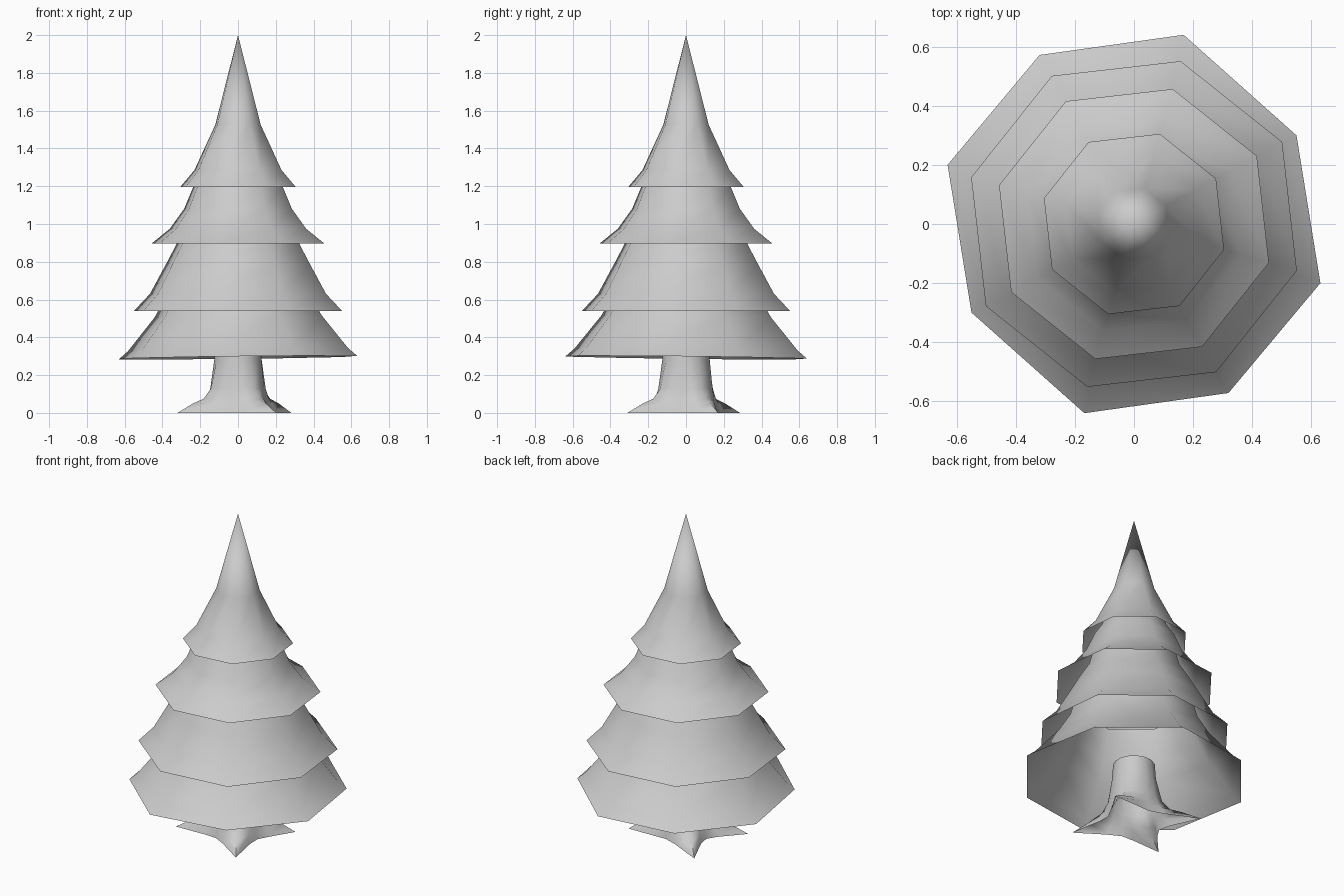
import bpy, bmesh, math

old = bpy.data.objects.get("Cube")
if old:
    bpy.data.objects.remove(old, do_unlink=True)

# One plain grey for the whole tree
grey = bpy.data.materials.new("plain_grey")
grey.use_nodes = True
colour = (0.6, 0.6, 0.6, 1)
grey.diffuse_color = colour
grey.node_tree.nodes["Principled BSDF"].inputs["Base Color"].default_value = colour


def loft(name, rings):
    """Skin a stack of point rings into a smooth shell, open at both ends."""
    bm = bmesh.new()
    loops = [[bm.verts.new(p) for p in ring] for ring in rings]
    for low, high in zip(loops, loops[1:]):
        n = len(low)
        for i in range(n):
            j = (i + 1) % n
            bm.faces.new((low[i], low[j], high[j], high[i]))
    bmesh.ops.remove_doubles(bm, verts=bm.verts, dist=0.0005)
    mesh = bpy.data.meshes.new(name)
    bm.to_mesh(mesh)
    bm.free()
    mesh.materials.append(grey)
    obj = bpy.data.objects.new(name, mesh)
    bpy.context.collection.objects.link(obj)
    bpy.ops.object.select_all(action="DESELECT")
    obj.select_set(True)
    bpy.context.view_layer.objects.active = obj
    bpy.ops.object.shade_smooth_by_angle(angle=math.radians(70))


def octagon(r, z, corners, tilt):
    """Ring of eight corners; the four (angle, scale) pairs repeat on the far side."""
    ring = []
    for half in (0, 180):
        for angle, scale in corners:
            a = math.radians(angle + half)
            x, y = r * scale * math.cos(a), r * scale * math.sin(a)
            ring.append((x, y, z + tilt * (x - y)))
    return ring


regular = [(29 + 45 * i, 1) for i in range(4)]
uneven = [(28.6, 0.956), (75.3, 1.01), (119.2, 1), (162.4, 1.01)]

# Foliage tiers: hollow skirts, (radius, height) from the rim upward
tiers = {
    "bottom_foliage": [(0.655, 0.293), (0.605, 0.335), (0.46, 0.51), (0.39, 0.63), (0.34, 0.8)],
    "lower_foliage": [(0.573, 0.54), (0.485, 0.63), (0.395, 0.79), (0.335, 0.9), (0.28, 0.99), (0.25, 1.1)],
    "upper_foliage": [(0.475, 0.897), (0.375, 0.975), (0.297, 1.08), (0.245, 1.2), (0.2, 1.27), (0.15, 1.4)],
    "top_foliage": [(0.317, 1.197), (0.24, 1.285), (0.125, 1.525), (0, 2)],
}
for name, profile in tiers.items():
    corners, tilt = (uneven, 0.011) if name == "bottom_foliage" else (regular, 0)
    loft(name, [octagon(r, z, corners, tilt) for r, z in profile])

# Trunk flaring into four pointed roots: (angle, reach of the tip)
roots = [(31, 0.33), (132, 0.385), (207, 0.36), (303, 0.37)]


def trunk_ring(z, valley, shoulder, reach):
    """Four points per root; reach blends each root from shoulder to its tip."""
    ring = []
    for i, (start, tip) in enumerate(roots):
        gap = (roots[(i + 1) % 4][0] - start) % 360
        radii = (shoulder + (tip - shoulder) * reach, shoulder, valley, shoulder)
        for k, r in enumerate(radii):
            a = math.radians(start + gap * k / 4)
            ring.append((r * math.cos(a), r * math.sin(a), z))
    return ring


loft("trunk_with_roots", [
    trunk_ring(0, 0.165, 0.2, 1),
    trunk_ring(0.05, 0.155, 0.18, 0.48),
    trunk_ring(0.075, 0.15, 0.165, 0.2),
    trunk_ring(0.13, 0.142, 0.148, 0.06),
    trunk_ring(0.28, 0.127, 0.127, 0),
    trunk_ring(0.38, 0.12, 0.12, 0),
])
